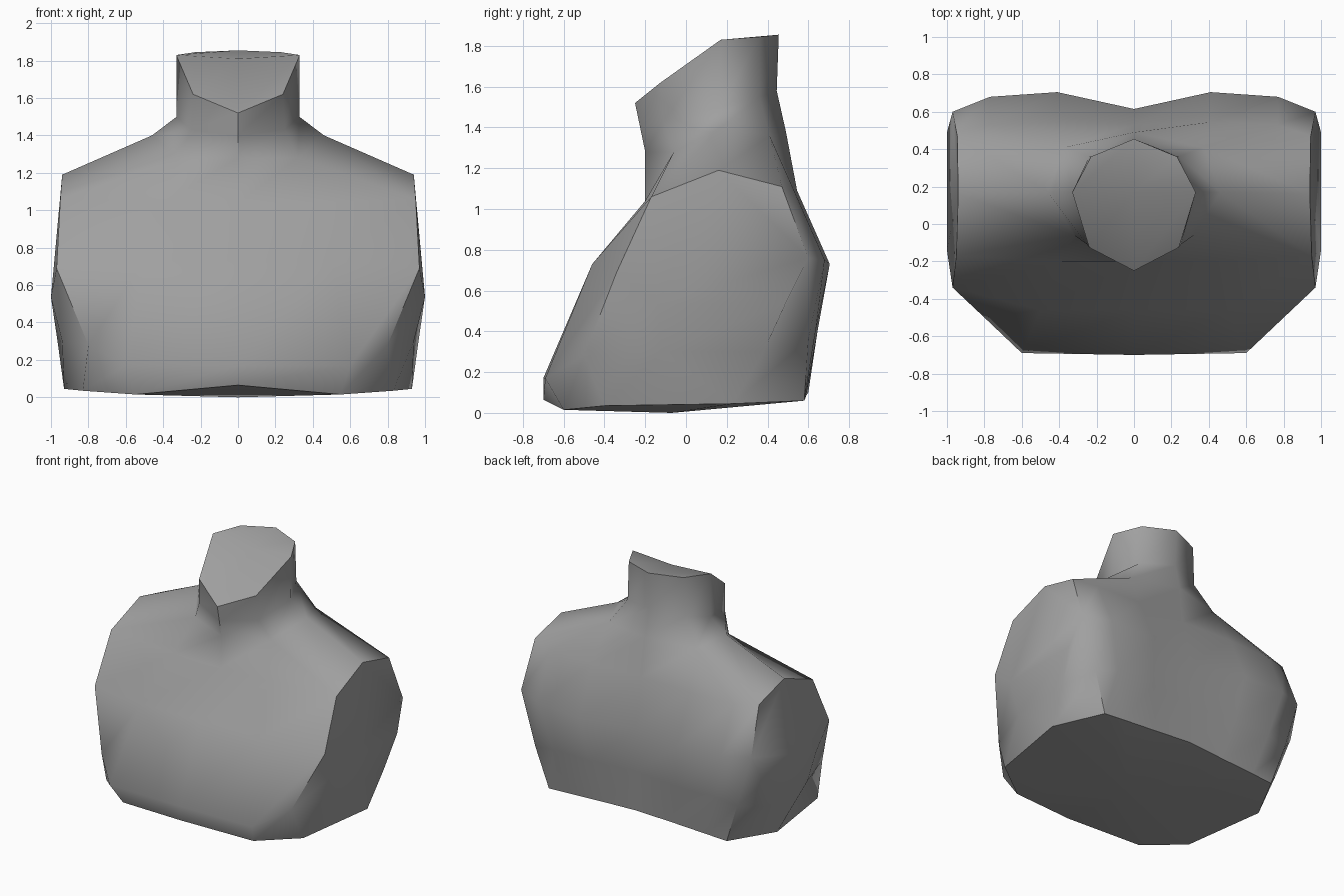
import bpy, bmesh, math

if "Cube" in bpy.data.objects:
    bpy.data.objects.remove(bpy.data.objects["Cube"])

# Half rings of the torso, each running front centre -> side -> back centre
torso_rings = [
    # bottom rim
    [(0, -.70, .065), (.55, -.60, .015), (.83, -.40, .035), (.93, .23, .045), (.93, .23, .045),
     (.75, .58, .06), (.58, .585, .07), (.30, .59, .085), (0, .60, .10)],
    # waist
    [(0, -.70, .17), (.60, -.69, .17), (.80, -.50, .28), (.94, -.12, .30), (.965, .38, .30),
     (.85, .60, .36), (.68, .635, .40), (.37, .645, .40), (0, .605, .40)],
    # chest, passing under the arm openings
    [(0, -.46, .73), (.50, -.46, .73), (.97, -.34, .69), (1, -.14, .535), (1, .49, .54),
     (.97, .60, .76), (.77, .68, .75), (.41, .705, .73), (0, .615, .73)],
    # shoulders, passing over the arm openings
    [(0, -.20, 1.04), (.40, -.20, 1.04), (.95, -.17, 1.06), (.94, .16, 1.19), (.94, .16, 1.19),
     (.945, .47, 1.11), (.77, .53, 1.09), (.41, .545, 1.09), (0, .53, 1.09)],
]
# Half rings of the neck, root to cut top
neck_rings = [
    [(0, -.20, 1.28), (.32, -.06, 1.28), (.46, .17, 1.40), (.37, .41, 1.36), (0, .49, 1.38)],
    [(0, -.225, 1.40), (.25, -.11, 1.43), (.328, .17, 1.50), (.24, .36, 1.55), (0, .445, 1.58)],
    [(0, -.25, 1.52), (.24, -.125, 1.62), (.33, .17, 1.83), (.23, .36, 1.845), (0, .455, 1.855)],
]
NECK_COLUMN = [0, 1, 1, 2, 2, 3, 3, 3, 4]   # neck point joined to each torso column
ARM_COLUMNS = range(2, 5)                   # columns left open for the arm cut
rings = torso_rings + [[r[i] for i in NECK_COLUMN] for r in neck_rings]

bm = bmesh.new()
cache = {}


def vert(p, side):
    key = (round(p[0] * side, 4), round(p[1], 4), round(p[2], 4))
    if key not in cache:
        cache[key] = bm.verts.new(key)
    return cache[key]


def face(points, side):
    vs = list(dict.fromkeys(vert(p, side) for p in points))
    if len(vs) > 2:
        bm.faces.new(vs if side > 0 else vs[::-1])


for side in (1, -1):
    # skin lofted between neighbouring rings
    for k, (low, high) in enumerate(zip(rings, rings[1:])):
        for i in range(8):
            if not (k == 2 and i in ARM_COLUMNS):
                face([low[i], low[i + 1], high[i + 1], high[i]], side)
    # flat arm cut
    chest, shoulder = rings[2], rings[3]
    face(chest[2:6] + shoulder[2:6][::-1], side)
    # underside fan
    for a, b in zip(rings[0], rings[0][1:]):
        face([b, a, (0, -.07, 0)], side)
    # neck cut: sloping front and level back
    top = neck_rings[-1]
    face([top[0], top[1], top[2], (0, .17, 1.81)], side)
    face([(0, .17, 1.81), top[2], top[3], top[4]], side)

bmesh.ops.recalc_face_normals(bm, faces=bm.faces)
mesh = bpy.data.meshes.new("torso")
bm.to_mesh(mesh)
bm.free()
torso = bpy.data.objects.new("torso", mesh)
bpy.context.collection.objects.link(torso)

grey = bpy.data.materials.new("plain grey")
grey.diffuse_color = (.35, .35, .35, 1)
grey.use_nodes = True
grey.node_tree.nodes["Principled BSDF"].inputs["Base Color"].default_value = grey.diffuse_color
mesh.materials.append(grey)

bpy.context.view_layer.objects.active = torso
torso.select_set(True)
bpy.ops.object.shade_smooth_by_angle(angle=math.radians(48))
